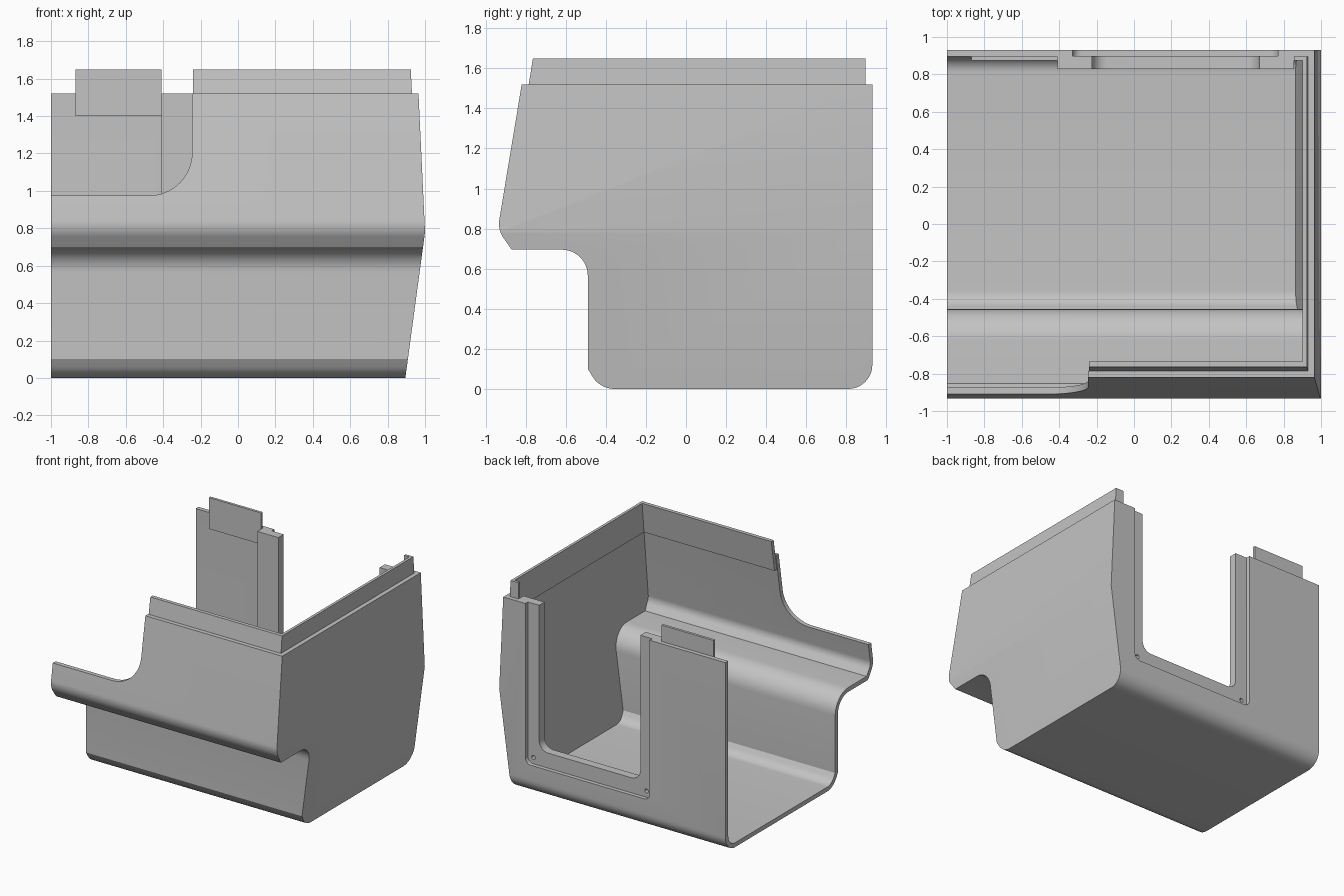
import bpy, bmesh, math
from mathutils import Vector

cube = bpy.data.objects.get("Cube")
if cube:
    bpy.data.objects.remove(cube, do_unlink=True)

grey = bpy.data.materials.new("plain grey")
grey.use_nodes = True
COLOR = (0.55, 0.55, 0.55, 1)
grey.diffuse_color = COLOR
grey.node_tree.nodes["Principled BSDF"].inputs["Base Color"].default_value = COLOR

T = 0.035        # wall thickness
RIM = 1.52       # height of the main rim
TOP = 1.65       # height of the lip
LEAN = 0.162     # inward lean of the front wall


def fillet(corners, steps=10):
    """Round the corners of a closed (u, v, radius) polygon."""
    out = []
    n = len(corners)
    for i, (u, v, r) in enumerate(corners):
        p = Vector((u, v))
        if r <= 0:
            out.append(p)
            continue
        a = (Vector(corners[i - 1][:2]) - p).normalized()
        b = (Vector(corners[(i + 1) % n][:2]) - p).normalized()
        half = a.angle(b) / 2
        centre = p + (a + b).normalized() * (r / math.sin(half))
        start = p + a * (r / math.tan(half)) - centre
        end = p + b * (r / math.tan(half)) - centre
        sweep = start.angle_signed(end)
        for k in range(steps + 1):
            t = -sweep * k / steps
            out.append(centre + Vector((start.x * math.cos(t) - start.y * math.sin(t),
                                        start.x * math.sin(t) + start.y * math.cos(t))))
    return out


def inset(corners, d):
    """Offset a counter-clockwise polygon inward, keeping fillets concentric."""
    out = []
    n = len(corners)
    for i, (u, v, r) in enumerate(corners):
        p = Vector((u, v))
        e1 = (p - Vector(corners[i - 1][:2])).normalized()
        e2 = (Vector(corners[(i + 1) % n][:2]) - p).normalized()
        n1, n2 = Vector((-e1.y, e1.x)), Vector((-e2.y, e2.x))
        q = p + (n1 + n2) * (d / (1 + n1.dot(n2)))
        convex = e1.x * e2.y - e1.y * e2.x > 0
        out.append((q.x, q.y, (r - d if convex else r + d) if r else 0))
    return out


def finish(name, bm):
    bmesh.ops.recalc_face_normals(bm, faces=bm.faces[:])
    mesh = bpy.data.meshes.new(name)
    bm.to_mesh(mesh)
    bm.free()
    mesh.materials.append(grey)
    obj = bpy.data.objects.new(name, mesh)
    bpy.context.collection.objects.link(obj)
    return obj


def loft(name, low, high, side_offset=None):
    """Solid between two matching rings, optionally trimmed by the slanted side planes."""
    bm = bmesh.new()
    a = [bm.verts.new(p) for p in low]
    b = [bm.verts.new(p) for p in high]
    bm.faces.new(a)
    bm.faces.new(b)
    for i in range(len(a)):
        j = (i + 1) % len(a)
        bm.faces.new((a[i], a[j], b[j], b[i]))
    if side_offset is not None:
        for slope in (0.135, -0.0473):
            normal = Vector((1, 0, -slope)).normalized()
            cut = bmesh.ops.bisect_plane(
                bm, geom=bm.verts[:] + bm.edges[:] + bm.faces[:], dist=1e-5,
                plane_co=Vector((1, 0, 0.78)) - normal * side_offset,
                plane_no=normal, clear_outer=True)
            edges = [g for g in cut["geom_cut"] if isinstance(g, bmesh.types.BMEdge)]
            bmesh.ops.contextual_create(bm, geom=edges)
    return finish(name, bm)


def prism_x(name, pts, x0, x1, side_offset=None):
    return loft(name, [(x0, *p) for p in pts], [(x1, *p) for p in pts], side_offset)


def prism_y(name, pts, y0, y1):
    return loft(name, [(p[0], y0, p[1]) for p in pts], [(p[0], y1, p[1]) for p in pts])


def subtract(obj, cutters):
    for c in cutters:
        mod = obj.modifiers.new("cut", "BOOLEAN")
        mod.operation, mod.solver, mod.object = "DIFFERENCE", "EXACT", c
    bpy.context.view_layer.update()
    result = obj.evaluated_get(bpy.context.evaluated_depsgraph_get())
    mesh = bpy.data.meshes.new_from_object(result)
    obj.modifiers.clear()
    obj.data = mesh
    for c in cutters:
        bpy.data.objects.remove(c, do_unlink=True)


def smooth(obj):
    bpy.ops.object.select_all(action="DESELECT")
    obj.select_set(True)
    bpy.context.view_layer.objects.active = obj
    bpy.ops.object.shade_smooth_by_angle(angle=math.radians(20))


def section(top):
    """Cross-section of the housing in y, z, with fillet radii."""
    return [(-0.82 + LEAN * (top - RIM), top, 0), (-0.94, 0.795, 0.12), (-0.87, 0.695, 0),
            (-0.49, 0.695, 0.13), (-0.49, 0.1, 0), (-0.43, 0, 0.13),
            (0.93, 0, 0.12), (0.93, top, 0)]


def slot(left, right, bottom, radius, top):
    """U-shaped outline in x, z."""
    return fillet([(left, top, 0), (left, bottom, radius), (right, bottom, radius), (right, top, 0)])


# Housing shell, open on top and at one end
shell = prism_x("housing_shell", fillet(section(RIM)), -1, 1.3, 0)
cavity = prism_x("cavity", fillet(inset(section(2), T)), -1.5, 1.3, T)
notch = prism_y("front_notch", fillet([(-1.5, 2, 0), (-1.5, 0.975, 0),
                                       (-0.245, 0.975, 0.23), (-0.245, 2, 0)]), -1.5, -0.3)
recess = prism_y("back_recess", slot(-0.33, 0.77, 0.24, 0.05, 2), 0.86, 1.2)
subtract(shell, [cavity, notch, recess])
smooth(shell)

# Thick frame around the back opening, with two screw holes
frame = prism_y("back_frame", slot(-0.41, 0.855, 0.16, 0.05, RIM), 0.83, 0.898)
cutters = [prism_y("opening", slot(-0.225, 0.67, 0.36, 0.08, 2), 0.5, 1.2)]
for x in (-0.28, 0.72):
    ring = [(x + 0.016 * math.cos(k * math.pi / 8), 0.29 + 0.016 * math.sin(k * math.pi / 8))
            for k in range(16)]
    cutters.append(prism_y("screw_hole", ring, 0.5, 1.2))
subtract(frame, cutters)
smooth(frame)


# Raised lip along the inside of the front and side walls
def lip_ring(z):
    y = -0.82 + LEAN * (z - RIM) + T
    x = 0.965 - 0.0473 * (z - RIM) - T
    return [(u, v, z) for u, v in (
        (-0.24, y), (x, y), (x, 0.896), (0.855, 0.896), (0.855, 0.875),
        (x - 0.022, 0.875), (x - 0.022, y + 0.03), (-0.24, y + 0.03))]


loft("inner_lip", lip_ring(1.4), lip_ring(TOP))

# Tab on the back wall
prism_y("back_tab", [(-0.87, 1.4), (-0.41, 1.4), (-0.41, TOP), (-0.87, TOP)], 0.875, 0.896)
